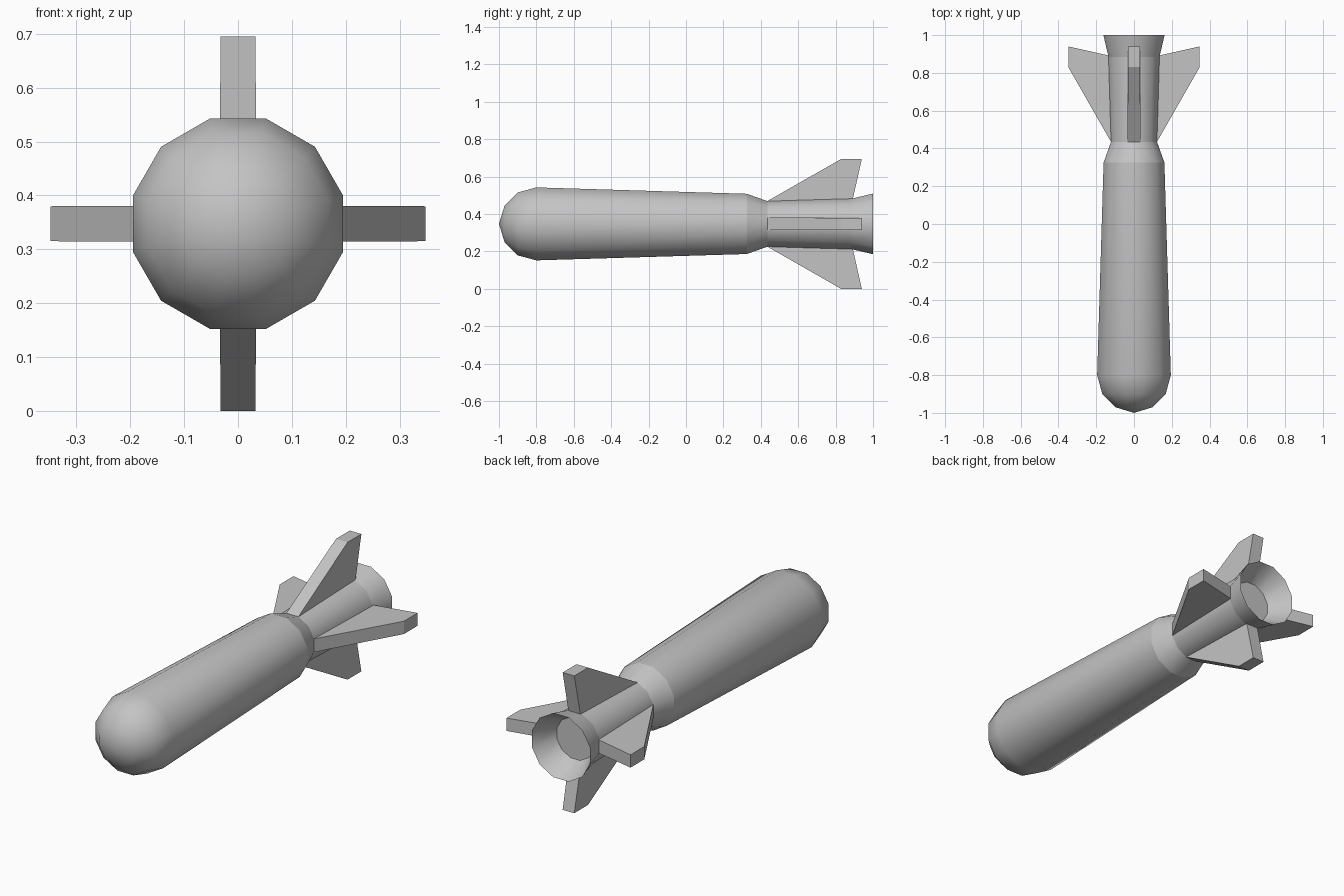
import bpy, bmesh, math
from mathutils import Matrix

cube = bpy.data.objects.get("Cube")
if cube:
    bpy.data.objects.remove(cube, do_unlink=True)

SIDES = 12
AXIS_Z = 0.3475

grey = bpy.data.materials.new("plain grey")
grey.use_nodes = True
grey.diffuse_color = (0.55, 0.55, 0.55, 1)
grey.node_tree.nodes["Principled BSDF"].inputs["Base Color"].default_value = grey.diffuse_color


def add_object(name, bm):
    bmesh.ops.recalc_face_normals(bm, faces=bm.faces)
    mesh = bpy.data.meshes.new(name)
    bm.to_mesh(mesh)
    bm.free()
    mesh.materials.append(grey)
    obj = bpy.data.objects.new(name, mesh)
    obj.location.z = AXIS_Z
    bpy.context.collection.objects.link(obj)
    return obj


def lathe(name, profile):
    """Turn (y, flat half-width, sharp) stations about the y axis."""
    bm = bmesh.new()
    rings = []
    for y, half, sharp in profile:
        r = half / math.cos(math.pi / SIDES)
        angles = [(k + 0.5) * math.tau / SIDES for k in range(SIDES)]
        if half == 0:
            rings.append([bm.verts.new((0, y, 0))] * SIDES)
        else:
            rings.append([bm.verts.new((r * math.cos(a), y, r * math.sin(a))) for a in angles])
    for a, b in zip(rings, rings[1:]):
        for k in range(SIDES):
            n = (k + 1) % SIDES
            corners = list(dict.fromkeys((a[k], a[n], b[n], b[k])))
            bm.faces.new(corners).smooth = True
    # crisp creases between the sections
    for ring, (y, half, sharp) in zip(rings, profile):
        if sharp:
            for k in range(SIDES):
                bm.edges.get((ring[k], ring[(k + 1) % SIDES])).smooth = False
    return add_object(name, bm)


# Body: rounded nose, tapered barrel, waist, tail tube and hollow flared nozzle
lathe("body", [
    (-1.0, 0, False), (-0.97, 0.098, False), (-0.9, 0.168, False), (-0.8, 0.195, False),
    (0.325, 0.161, True), (0.435, 0.122, True), (0.885, 0.135, True),
    (1.0, 0.162, True), (0.885, 0.103, True), (0.885, 0, False),
])

# Four swept fins, slightly thinner at the tip
FIN = [(0.40, 0.102), (0.83, 0.3475), (0.94, 0.3475), (0.885, 0.102)]
for index, name in enumerate(("top_fin", "left_fin", "bottom_fin", "right_fin")):
    bm = bmesh.new()
    sides = []
    for s in (-1, 1):
        sides.append([bm.verts.new((s * (0.0345 - 0.006 * r), y, r)) for y, r in FIN])
        bm.faces.new(sides[-1])
    for k in range(4):
        n = (k + 1) % 4
        bm.faces.new((sides[0][k], sides[0][n], sides[1][n], sides[1][k]))
    bmesh.ops.transform(bm, matrix=Matrix.Rotation(index * math.pi / 2, 4, 'Y'), verts=bm.verts)
    add_object(name, bm)
